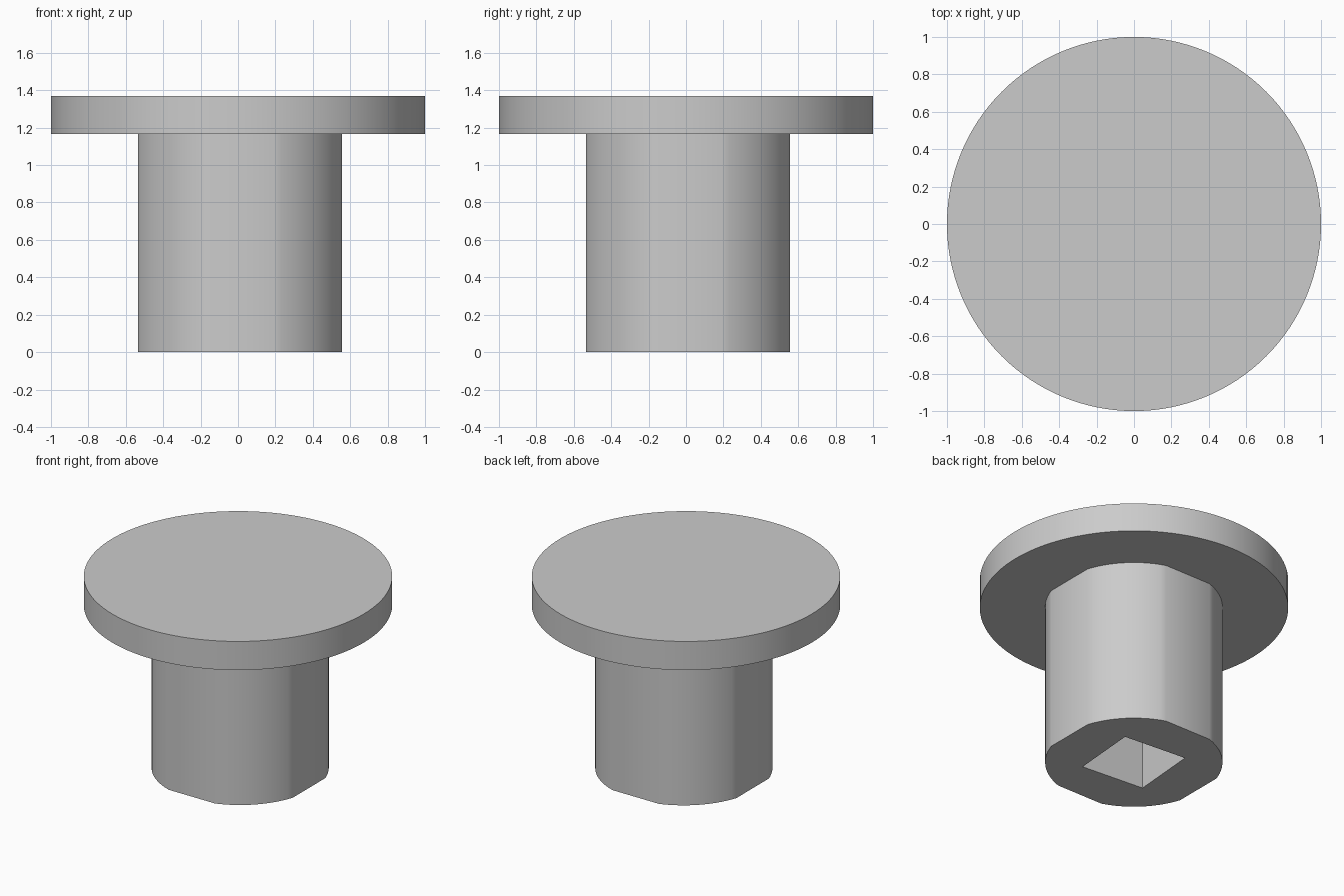
import bpy
import bmesh
from math import acos, cos, sin, pi, radians

default_cube = bpy.data.objects.get("Cube")
if default_cube:
    bpy.data.objects.remove(default_cube, do_unlink=True)

TOP, CAP_BASE = 1.37, 1.165
STEM_RADIUS, FLAT_DISTANCE = 0.575, 0.545
SOCKET_RADIUS, SOCKET_TURN = 0.337, radians(40.3)
STEM_OFFSET = 0.01

grey = bpy.data.materials.new("plain grey")
grey.use_nodes = True
colour = (0.6, 0.6, 0.6, 1)
grey.diffuse_color = colour
grey.node_tree.nodes["Principled BSDF"].inputs["Base Color"].default_value = colour


def finish(obj):
    """Apply the colour and smooth the round walls, keeping edges sharp."""
    obj.data.materials.append(grey)
    bpy.ops.object.select_all(action="DESELECT")
    obj.select_set(True)
    bpy.context.view_layer.objects.active = obj
    bpy.ops.object.shade_smooth_by_angle(angle=radians(35))


def add_loop(bm, angles, radius):
    """Closed outline on the ground at the given angles."""
    verts = [bm.verts.new((radius * cos(a), radius * sin(a), 0)) for a in angles]
    return [bm.edges.new((v, verts[i - 1])) for i, v in enumerate(verts)]


# Round cap
bpy.ops.mesh.primitive_cylinder_add(
    vertices=128, radius=1, depth=TOP - CAP_BASE, location=(0, 0, (TOP + CAP_BASE) / 2))
cap = bpy.context.object
cap.name = cap.data.name = "cap"
finish(cap)

# Stem outline: four arcs joined by flats
half_flat = acos(FLAT_DISTANCE / STEM_RADIUS)
steps = 14
arc = [half_flat + (pi / 2 - 2 * half_flat) * i / steps for i in range(steps + 1)]
outline = [a + quarter * pi / 2 for quarter in range(4) for a in arc]
corners = [SOCKET_TURN + quarter * pi / 2 for quarter in range(4)]

# Stem with a square socket, open at the bottom and closed by the cap
bm = bmesh.new()
rims = add_loop(bm, outline, STEM_RADIUS) + add_loop(bm, corners, SOCKET_RADIUS)
bmesh.ops.triangle_fill(bm, edges=rims, use_beauty=True, normal=(0, 0, -1))
walls = bmesh.ops.extrude_edge_only(bm, edges=rims)
raised = [g for g in walls["geom"] if isinstance(g, bmesh.types.BMVert)]
bmesh.ops.translate(bm, verts=raised, vec=(0, 0, CAP_BASE))
bmesh.ops.recalc_face_normals(bm, faces=bm.faces)
mesh = bpy.data.meshes.new("stem")
bm.to_mesh(mesh)
bm.free()
stem = bpy.data.objects.new("stem", mesh)
stem.location = (STEM_OFFSET, STEM_OFFSET, 0)
bpy.context.collection.objects.link(stem)
finish(stem)
